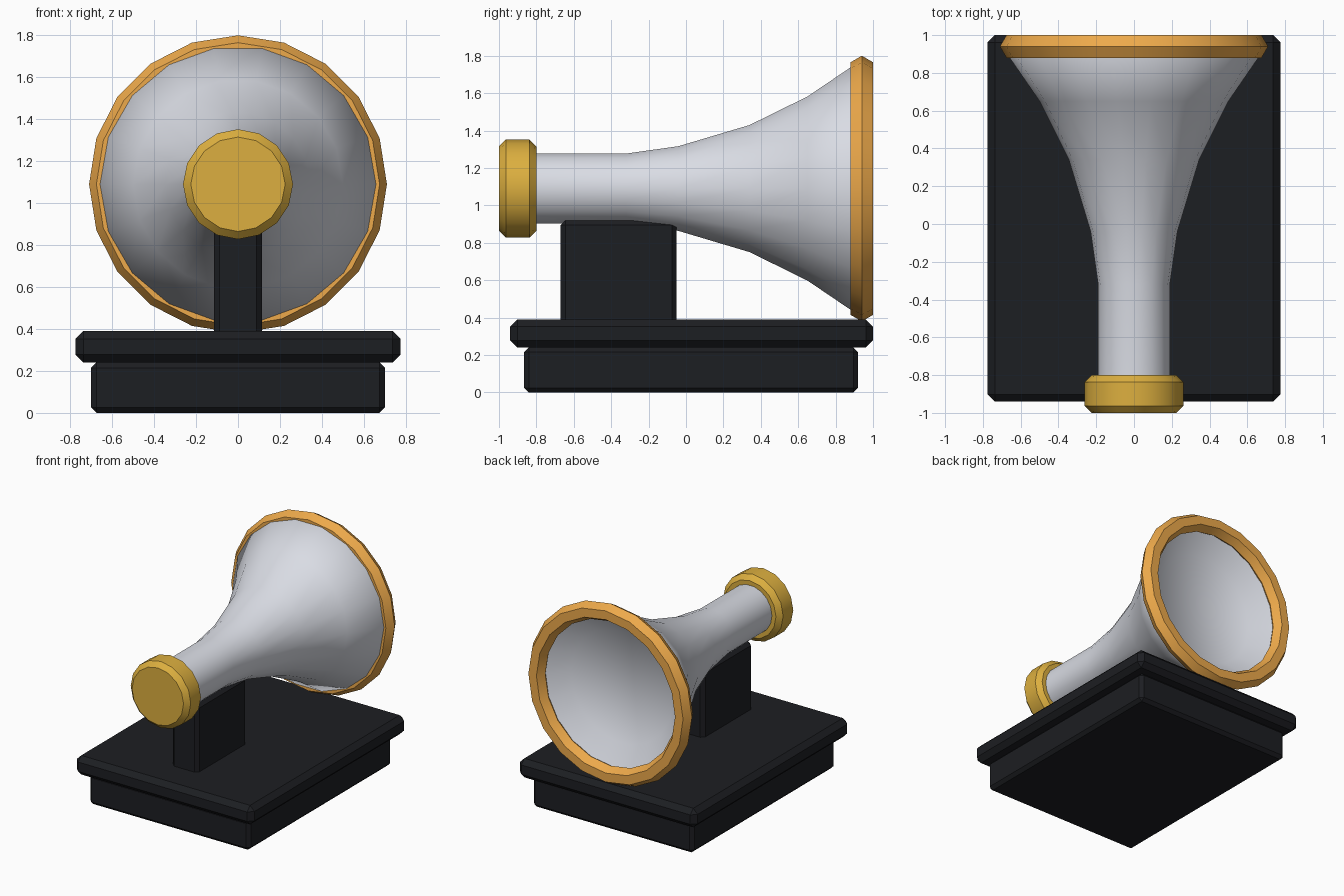
import bpy, bmesh, math

if "Cube" in bpy.data.objects:
    bpy.data.objects.remove(bpy.data.objects["Cube"])

AXIS_Z = 1.09  # height of the horn axis


def material(name, rgb):
    m = bpy.data.materials.new(name)
    m.diffuse_color = (*rgb, 1)
    m.use_nodes = True
    m.node_tree.nodes["Principled BSDF"].inputs["Base Color"].default_value = m.diffuse_color
    return m


black = material("black", (0.012, 0.013, 0.016))
silver = material("silver", (0.70, 0.72, 0.78))
gold = material("gold", (0.72, 0.43, 0.05))
orange = material("orange", (0.85, 0.40, 0.07))


def finish(name, bm, mat, angle=None):
    bmesh.ops.recalc_face_normals(bm, faces=bm.faces)
    me = bpy.data.meshes.new(name)
    bm.to_mesh(me)
    bm.free()
    ob = bpy.data.objects.new(name, me)
    bpy.context.collection.objects.link(ob)
    me.materials.append(mat)
    if angle:
        bpy.ops.object.select_all(action='DESELECT')
        ob.select_set(True)
        bpy.context.view_layer.objects.active = ob
        bpy.ops.object.shade_smooth_by_angle(angle=math.radians(angle))
    return ob


def box(name, half_x, y0, y1, z0, z1, bevel):
    bm = bmesh.new()
    bmesh.ops.create_cube(bm, size=1)
    for v in bm.verts:
        v.co = (v.co.x * 2 * half_x,
                (y0 + y1) / 2 + v.co.y * (y1 - y0),
                (z0 + z1) / 2 + v.co.z * (z1 - z0))
    bmesh.ops.bevel(bm, geom=bm.edges[:], offset=bevel, segments=1,
                    profile=0.5, affect='EDGES')
    return finish(name, bm, black)


def lathe(name, profile, sides, mat, closed=False, angle=35):
    """Turn a (radius, y) profile about the horn axis."""
    bm = bmesh.new()
    rings = []
    for r, y in profile:
        rings.append([bm.verts.new((r * math.cos(a), y, AXIS_Z + r * math.sin(a)))
                      for a in (math.tau * i / sides for i in range(sides))])
    pairs = list(zip(rings, rings[1:]))
    if closed:
        pairs.append((rings[-1], rings[0]))
    else:
        bm.faces.new(rings[0])
        bm.faces.new(rings[-1])
    for a, b in pairs:
        for i in range(sides):
            j = (i + 1) % sides
            bm.faces.new((a[i], a[j], b[j], b[i]))
    return finish(name, bm, mat, angle)


# stepped plinth and support post
box("base_lower", 0.70, -0.865, 0.92, 0.0, 0.24, 0.025)
box("base_upper", 0.775, -0.94, 1.0, 0.24, 0.39, 0.038)
box("support_post", 0.115, -0.67, -0.05, 0.36, 0.92, 0.026)

# flared horn: outside, lip, then shallow bowl closed by a disc
lathe("horn", [(0.19, -0.85), (0.19, -0.32), (0.23, -0.04), (0.345, 0.34),
               (0.50, 0.65), (0.665, 0.89), (0.64, 0.95), (0.60, 0.94),
               (0.445, 0.80)], 18, silver, angle=60)

# hexagonal-section rim around the bell
rim = [(0.64 + 0.07 * math.cos(k * math.pi / 3),
        0.94 + 0.07 * math.sin(k * math.pi / 3)) for k in range(6)]
lathe("bell_rim", rim, 20, orange, closed=True)

# bevelled end cap
lathe("end_cap", [(0.225, -1.0), (0.262, -0.963), (0.262, -0.837), (0.225, -0.80)],
      16, gold)
